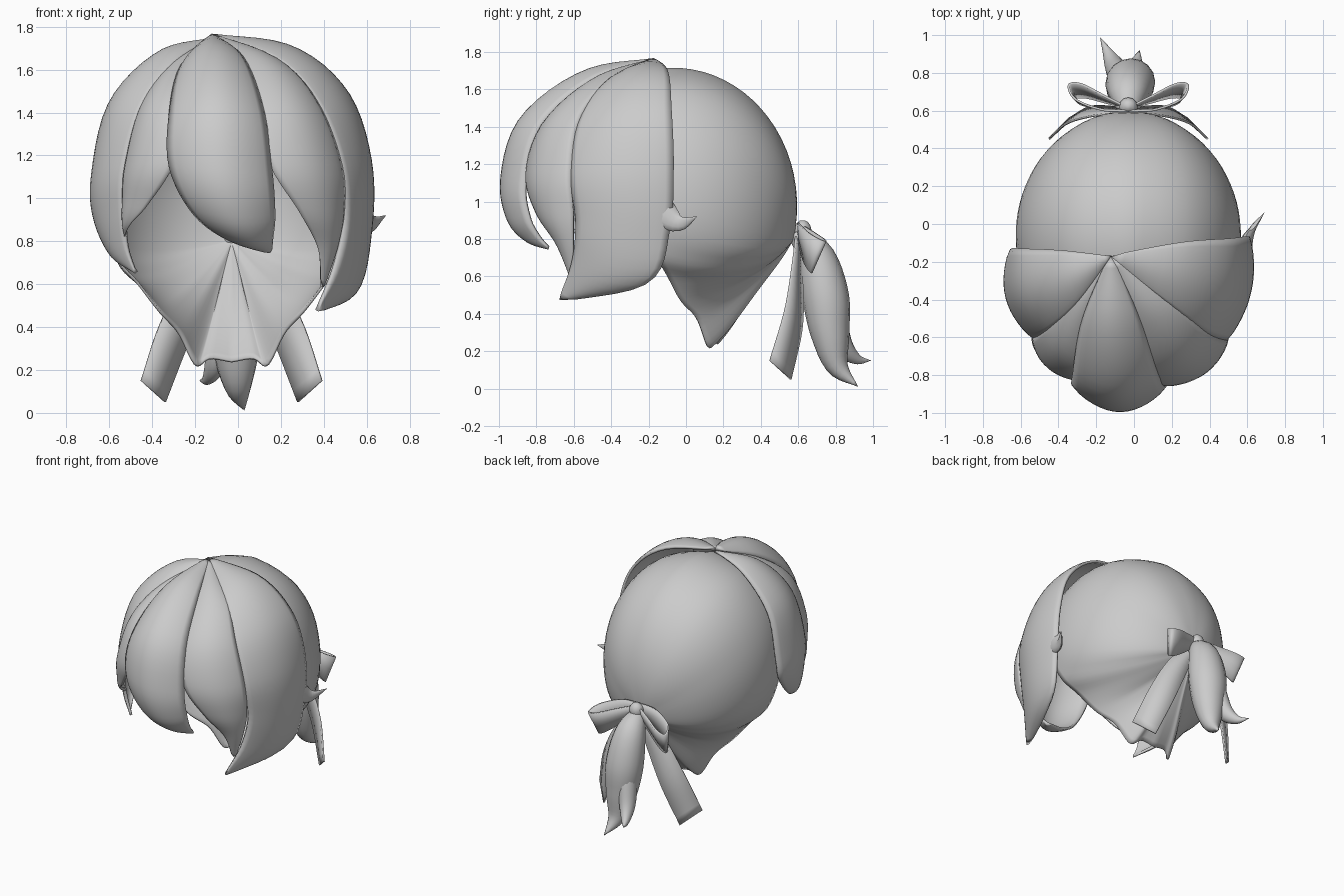
import bpy, math
from mathutils import Vector as V

if "Cube" in bpy.data.objects:
    bpy.data.objects.remove(bpy.data.objects["Cube"])

CX = -0.03                     # centre line of cap, bow and tail
grey = bpy.data.materials.new("soft grey")
grey.diffuse_color = (0.6, 0.6, 0.6, 1)
grey.use_nodes = True
grey.node_tree.nodes["Principled BSDF"].inputs["Base Color"].default_value = grey.diffuse_color


def spline(pts, t):
    """Catmull-Rom point at t in 0..1 through pts."""
    n = len(pts) - 1
    i = min(int(t * n), n - 1)
    f = t * n - i
    b, c = pts[i], pts[i + 1]
    a = pts[i - 1] if i > 0 else b * 2 - c
    d = pts[i + 2] if i + 2 <= n else c * 2 - b
    return (b * 2 + (c - a) * f + (a * 2 - b * 5 + c * 4 - d) * f * f
            + (b * 3 - a - c * 3 + d) * f ** 3) / 2


def grid(name, rows, thick=0.0, offset=-1, closed=False):
    """Smooth surface through rows of points."""
    w = len(rows[0])
    faces = []
    for r in range(len(rows) - 1):
        for c in range(w if closed else w - 1):
            d = (c + 1) % w
            faces.append((r * w + c, r * w + d, (r + 1) * w + d, (r + 1) * w + c))
    me = bpy.data.meshes.new(name)
    me.from_pydata([p for row in rows for p in row], [], faces)
    me.materials.append(grey)
    ob = bpy.data.objects.new(name, me)
    bpy.context.collection.objects.link(ob)
    bpy.ops.object.select_all(action='DESELECT')
    ob.select_set(True)
    bpy.context.view_layer.objects.active = ob
    bpy.ops.object.mode_set(mode='EDIT')
    bpy.ops.mesh.select_all(action='SELECT')
    bpy.ops.mesh.remove_doubles(threshold=0.0005)
    if closed:
        bpy.ops.mesh.normals_make_consistent(inside=False)
    bpy.ops.object.mode_set(mode='OBJECT')
    bpy.ops.object.shade_smooth_by_angle(angle=math.radians(50))
    if thick:
        m = ob.modifiers.new("thickness", 'SOLIDIFY')
        m.thickness, m.offset = thick, offset
    return ob


def tube(name, path, radii, flat=1.0, n=24, sides=16):
    """Tapered strand; flat scales its width along x."""
    path = [V(p) for p in path]
    rad = [V((r, 0, 0)) for r in radii]
    rows = []
    for i in range(n + 1):
        t = i / n
        p = spline(path, t)
        tan = (spline(path, min(1, t + .02)) - spline(path, max(0, t - .02))).normalized()
        side = (V((1, 0, 0)) - tan * tan.x).normalized()
        up = tan.cross(side)
        r = max(spline(rad, t).x, 0)
        rows.append([p + side * r * flat * math.cos(a) + up * r * math.sin(a)
                     for a in (2 * math.pi * k / sides for k in range(sides))])
    return grid(name, rows, closed=True)


# Back cap: strands sweep from the hairline (tucked under the fringe) to the tie
centre, size = V((CX, -.08, 1.0)), V((.61, .67, .74))
half = [V(p) for p in [(0, -.32, 1.66), (.29, -.3, 1.57), (.49, -.28, 1.34), (.565, -.27, 1.0),
                       (.54, -.17, .73), (.44, -.1, .6), (.34, -.03, .47), (.25, .06, .37),
                       (.17, .12, .22), (.1, .16, .25), (0, .17, .235)]]


def scaled(p):
    d = p - centre
    return V((d.x / size.x, d.y / size.y, d.z / size.z))


tie = scaled(V((CX, .575, .8)))
rows = []
N, M = 96, 24
for i in range(N + 1):
    s = i / N * 2
    edge = spline(half, s if s <= 1 else 2 - s).copy()
    edge.x = CX + (edge.x if s <= 1 else -edge.x)
    low = min(1, max(0, (.85 - edge.z) / .5))
    e = scaled(edge)
    groove = .012 * abs(math.sin(s * math.pi * 5)) - .006
    row = []
    for j in range(M + 1):
        t = j / M
        d = e.normalized().slerp(tie.normalized(), t)
        k = math.sin(math.pi * t)
        d *= (e.length * (1 - t) + tie.length * t) * (1 - .11 * low * k + groove * k)
        row.append(centre + V((d.x * size.x, d.y * size.y, d.z * size.z)))
    rows.append(row)
grid("back_cap", rows, .012, 1)

# Fringe locks: bulged leaves between two rails from the parting to a tip
parting = (-.12, -.17, 1.75)
core = V((CX, -.2, 1.1))


def lock(name, left, right, tip, bulge):
    a = [V(p) for p in [parting] + left + [tip]]
    b = [V(p) for p in [parting] + right + [tip]]
    rows = []
    for i in range(33):
        l, r = spline(a, i / 32), spline(b, i / 32)
        out = ((l + r) / 2 - core)
        out = (out - (r - l) * out.dot(r - l) / max((r - l).length_squared, 1e-6)).normalized()
        h = (r - l).length * bulge
        rows.append([l.lerp(r, u / 14) + out * h * math.sin(math.pi * u / 14) ** .8
                     for u in range(15)])
    grid(name, rows, .018, -1)


lock("fringe_centre",
     [(-.26, -.5, 1.6), (-.31, -.77, 1.38), (-.31, -.85, 1.15), (-.21, -.86, .95), (-.06, -.81, .83)],
     [(.02, -.5, 1.64), (.11, -.77, 1.4), (.15, -.85, 1.1), (.16, -.83, .92), (.15, -.78, .82)],
     (.145, -.73, .76), .27)
lock("fringe_inner_right",
     [(-.02, -.48, 1.62), (.07, -.75, 1.4), (.15, -.84, 1.15), (.28, -.79, .95), (.37, -.68, .78)],
     [(.2, -.42, 1.62), (.37, -.57, 1.42), (.47, -.61, 1.15), (.48, -.6, .95), (.45, -.6, .78)],
     (.385, -.6, .59), .17)
lock("fringe_outer_right",
     [(.18, -.42, 1.63), (.36, -.57, 1.42), (.465, -.61, 1.15), (.485, -.58, .9), (.44, -.6, .68)],
     [(.25, -.1, 1.68), (.49, -.08, 1.48), (.585, -.07, 1.18), (.59, -.09, .85), (.54, -.2, .58)],
     (.36, -.67, .48), .125)
lock("fringe_inner_left",
     [(-.22, -.49, 1.6), (-.26, -.75, 1.4), (-.3, -.83, 1.16), (-.42, -.75, .97), (-.5, -.67, .88)],
     [(-.32, -.4, 1.62), (-.46, -.54, 1.42), (-.53, -.6, 1.15), (-.54, -.6, 1.0), (-.54, -.59, .9)],
     (-.53, -.58, .82), .18)
lock("fringe_outer_left",
     [(-.3, -.43, 1.62), (-.44, -.57, 1.42), (-.52, -.61, 1.15), (-.53, -.6, .95), (-.52, -.58, .78)],
     [(-.37, -.14, 1.66), (-.585, -.13, 1.42), (-.65, -.13, 1.1), (-.65, -.17, .92), (-.59, -.36, .74)],
     (-.48, -.58, .65), .18)

# Flicked-out wisp on the right side
tube("side_wisp", [(.53, -.27, 1.02), (.575, -.16, .96), (.62, -.04, .885), (.69, .06, .92)],
     [.1, .095, .045, 0], .45, 16, 12)

# Ponytail with two curled tips
tube("ponytail", [(CX, .58, .83), (CX, .69, .71), (-.02, .745, .5), (-.01, .77, .3),
                  (0, .81, .12), (.03, .92, .01)], [.04, .1, .125, .105, .06, 0], 1.05)
tube("ponytail_side_tip", [(-.06, .74, .6), (-.07, .78, .4), (-.1, .83, .24), (-.14, .91, .16),
                           (-.18, .99, .15)], [.05, .07, .06, .03, 0], .9)

# Ribbon bow: a flared loop and a hanging end on each side of the knot
for side, s in (("right", 1), ("left", -1)):
    path = [V(p) for p in [(.0, .615, .88), (.13, .68, .84), (.25, .74, .8), (.315, .735, .79),
                           (.28, .66, .83), (.14, .605, .88), (.0, .6, .89)]]
    rows = []
    for i in range(33):
        t = i / 32
        p = spline(path, t)
        w = .06 + .11 * math.sin(math.pi * t)
        # upper edge is the open loop, lower edge pinches in
        rows.append([V((CX + s * p.x * (1 - .12 * k), p.y + (.61 - p.y) * .55 * k, p.z - k * w))
                     for k in (0, .5, 1)])
    grid("bow_loop_" + side, rows, .012, 0)
    outer = [V(p) for p in [(.03, .59, .83), (.2, .57, .66), (.33, .53, .42), (.42, .45, .15)]]
    inner = [V(p) for p in [(0, .61, .78), (.08, .62, .6), (.2, .62, .33), (.31, .56, .05)]]
    rows = []
    for i in range(17):
        a, b = spline(outer, i / 16), spline(inner, i / 16)
        rows.append([V((CX + s * p.x, p.y, p.z)) for p in (a, a.lerp(b, .5), b)])
    grid("bow_end_" + side, rows, .012, 0)
tube("bow_knot", [(CX, .61, .9), (CX, .615, .885), (CX, .62, .85), (CX, .62, .81), (CX, .61, .79)],
     [0, .035, .05, .04, 0], 1, 12, 12)
